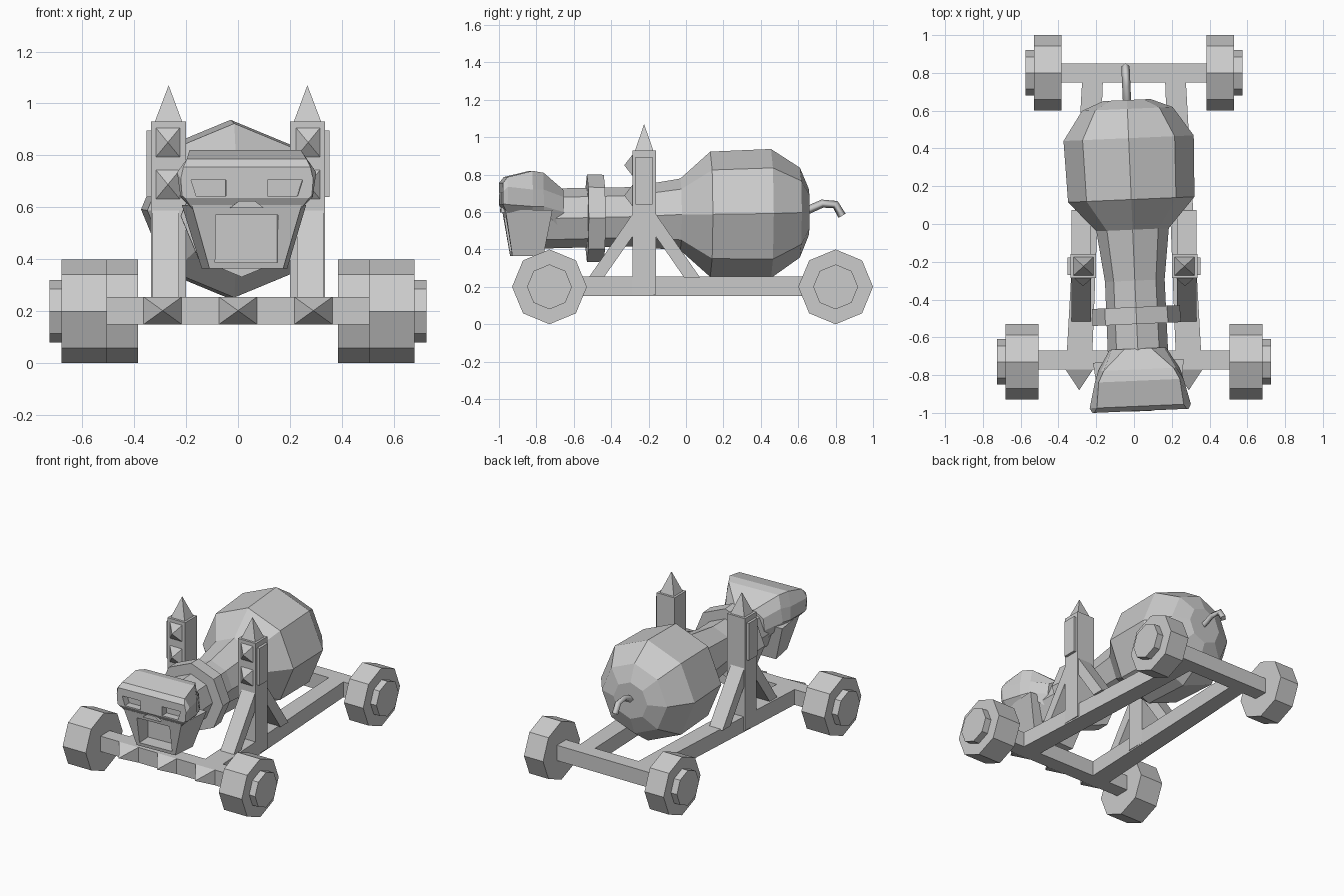
import bpy, bmesh
from math import cos, sin, pi, radians
from mathutils import Matrix, Vector

if "Cube" in bpy.data.objects:
    bpy.data.objects.remove(bpy.data.objects["Cube"])

# The gun sits slightly turned on its cart
TURN = (Matrix.Translation((0, -0.2, 0)) @ Matrix.Rotation(radians(2.5), 4, 'Z')
        @ Matrix.Translation((0, 0.2, 0)))
STILL = Matrix.Identity(4)


def loft(name, rings, mat=STILL):
    """Closed solid through rings of equal point count, capped at both ends."""
    bm = bmesh.new()
    vs = [[bm.verts.new(mat @ Vector(p)) for p in r] for r in rings]
    n = len(vs[0])
    for a, b in zip(vs, vs[1:]):
        for i in range(n):
            j = (i + 1) % n
            bm.faces.new((a[i], a[j], b[j], b[i]))
    bm.faces.new(vs[0])
    bm.faces.new(vs[-1])
    bmesh.ops.remove_doubles(bm, verts=bm.verts, dist=1e-5)
    bmesh.ops.recalc_face_normals(bm, faces=bm.faces)
    me = bpy.data.meshes.new(name)
    bm.to_mesh(me)
    bm.free()
    ob = bpy.data.objects.new(name, me)
    bpy.context.collection.objects.link(ob)
    return ob


def prism(name, pts, axis, a, b, mat=STILL):
    """Extrude a 2D outline along an axis from a to b."""
    def at(p, d):
        q = list(p)
        q.insert('xyz'.index(axis), d)
        return q
    return loft(name, [[at(p, d) for p in pts] for d in (a, b)], mat)


def rect(a0, a1, b0, b1):
    return [(a0, b0), (a1, b0), (a1, b1), (a0, b1)]


def octagon(r, u=0, v=0):
    return [(u + r * cos(i * pi / 4), v + r * sin(i * pi / 4)) for i in range(8)]


def pyramid(name, base, tip):
    bm = bmesh.new()
    b = [bm.verts.new(p) for p in base]
    t = bm.verts.new(tip)
    bm.faces.new(b)
    for i in range(4):
        bm.faces.new((b[i], b[(i + 1) % 4], t))
    bmesh.ops.recalc_face_normals(bm, faces=bm.faces)
    me = bpy.data.meshes.new(name)
    bm.to_mesh(me)
    bm.free()
    bpy.context.collection.objects.link(bpy.data.objects.new(name, me))


def stud(name, x, z, hx, hz, y, tip):
    pyramid(name, [(p, y, q) for p, q in rect(x - hx, x + hx, z - hz, z + hz)], (x, tip, z))


def turned(name, profile):
    """Eight-sided body around the gun's axis from (y, radius, centre z)."""
    return loft(name, [[(u, y, v) for u, v in octagon(r, 0, z)] for y, r, z in profile], TURN)


def cut(target, cutter):
    cutter.hide_render = True
    cutter.hide_set(True)
    m = target.modifiers.new('cut', 'BOOLEAN')
    m.object = cutter
    m.solver = 'EXACT'


# Axles and their studs
Z0, Z1 = 0.15, 0.255
prism('front_axle', rect(-0.52, 0.52, -0.77, -0.67), 'z', Z0, Z1)
prism('rear_axle', rect(-0.4, 0.4, 0.75, 0.85), 'z', Z0, Z1)
for x in (-0.29, 0, 0.29):
    stud('axle_stud', x, 0.2025, 0.073, 0.0525, -0.77, -0.88)

for s in (-1, 1):
    # Wheels with hub caps
    for label, x, y in (('front', 0.505, -0.73), ('rear', 0.385, 0.8)):
        w = 0.175 if label == 'front' else 0.145
        prism(label + '_wheel', octagon(0.2, y, 0.2), 'x', s * x, s * (x + w))
        prism(label + '_hub', octagon(0.12, y, 0.2), 'x', s * (x + w), s * (x + w + 0.045))

    # Side rail
    prism('side_rail', [(s * 0.22, -0.67), (s * 0.355, -0.67), (s * 0.275, 0.75),
                        (s * 0.165, 0.75)], 'z', Z0, Z1)

    # Post with spike, studs and outer plate
    prism('post', rect(s * 0.2, s * 0.335, -0.287, -0.16), 'z', 0.16, 0.93)
    pyramid('post_spike', [(s * p, q, 0.93) for p, q in rect(0.215, 0.32, -0.272, -0.175)],
            (s * 0.267, -0.224, 1.07))
    for z in (0.85, 0.688):
        stud('post_stud', s * 0.27, z, 0.046, 0.056, -0.287, -0.33)
    prism('post_plate', rect(-0.27, -0.178, 0.64, 0.895), 'x', s * 0.335, s * 0.352)

    # Diagonal braces
    prism('front_brace', [(-0.52, 0.25), (-0.44, 0.25), (-0.285, 0.47), (-0.285, 0.59)],
          'x', s * 0.228, s * 0.33)
    prism('rear_brace', [(0.075, 0.25), (-0.01, 0.25), (-0.162, 0.47), (-0.162, 0.59)],
          'x', s * 0.228, s * 0.33)

# Gun body and collar
turned('barrel', [(-0.76, 0.16, 0.565), (-0.3, 0.158, 0.575), (-0.03, 0.192, 0.587),
                  (0.13, 0.335, 0.588), (0.455, 0.345, 0.592), (0.61, 0.24, 0.597),
                  (0.657, 0.125, 0.6)])
turned('collar', [(-0.53, 0.235, 0.567), (-0.44, 0.232, 0.567)])

# Head: brow, lofted front to back from half outlines
sections = [(-0.66, [(0.07, 0.72), (0.14, 0.68), (0.15, 0.6), (0.12, 0.5)]),
            (-0.77, [(0.185, 0.81), (0.2, 0.72), (0.215, 0.63), (0.2, 0.6)]),
            (-0.83, [(0.215, 0.82), (0.235, 0.72), (0.235, 0.63), (0.21, 0.6)]),
            (-0.965, [(0.23, 0.787), (0.268, 0.735), (0.255, 0.64), (0.21, 0.595)]),
            (-0.99, [(0.245, 0.755), (0.255, 0.71), (0.25, 0.645), (0.24, 0.637)])]
brow = loft('brow', [[(x, y, z) for x, z in h] + [(-x, y, z) for x, z in reversed(h)]
                     for y, h in sections], TURN)
for s in (-1, 1):
    eye = [(s * 0.08, 0.643), (s * 0.195, 0.643), (s * 0.215, 0.705), (s * 0.08, 0.705)]
    cut(brow, prism('eye_cutter', eye, 'y', -1.1, -0.94, TURN))
prism('nose', [(-0.065, 0.598), (0.065, 0.598), (0.03, 0.625), (-0.03, 0.625)],
      'y', -0.992, -0.94, TURN)

# Head: jaw with a square mouth
jaw = loft('jaw', [[(-f, y0, z), (f, y0, z), (b, y1, z), (-b, y1, z)]
                   for f, b, y0, y1, z in ((0.142, 0.165, -0.935, -0.77, 0.365),
                                           (0.212, 0.24, -0.975, -0.725, 0.61))], TURN)
cut(jaw, prism('mouth_cutter', rect(-0.12, 0.12, 0.388, 0.57), 'y', -1.1, -0.84, TURN))

# Fuse
cu = bpy.data.curves.new('fuse', 'CURVE')
cu.dimensions = '3D'
cu.bevel_depth = 0.022
cu.bevel_resolution = 0
cu.use_fill_caps = True
sp = cu.splines.new('POLY')
path = [(0.64, 0.605), (0.73, 0.645), (0.8, 0.64), (0.835, 0.58)]
sp.points.add(len(path) - 1)
for p, (y, z) in zip(sp.points, path):
    p.co = (*(TURN @ Vector((0, y, z))), 1)
bpy.context.collection.objects.link(bpy.data.objects.new('fuse', cu))
